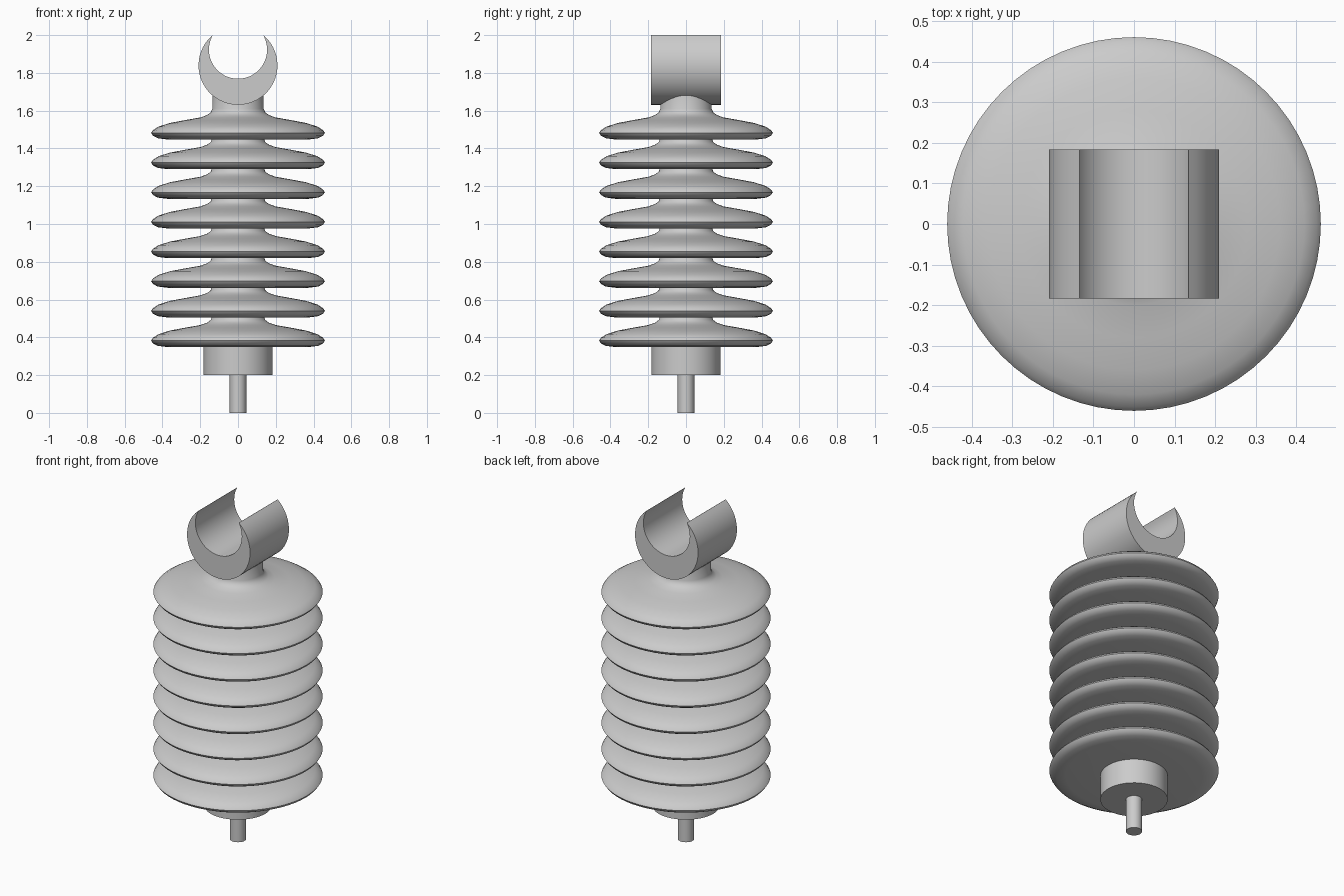
import bpy, bmesh, math

if "Cube" in bpy.data.objects:
    bpy.data.objects.remove(bpy.data.objects["Cube"])

def finish(name, bm, angle=40):
    bmesh.ops.recalc_face_normals(bm, faces=bm.faces)
    mesh = bpy.data.meshes.new(name)
    bm.to_mesh(mesh)
    bm.free()
    obj = bpy.data.objects.new(name, mesh)
    bpy.context.collection.objects.link(obj)
    bpy.ops.object.select_all(action='DESELECT')
    obj.select_set(True)
    bpy.context.view_layer.objects.active = obj
    bpy.ops.object.shade_smooth_by_angle(angle=math.radians(angle))
    return obj

def lathe(name, profile, steps=64):
    """Spin an (r, z) profile around the z axis."""
    bm = bmesh.new()
    verts = [bm.verts.new((r, 0, z)) for r, z in profile]
    edges = [bm.edges.new(pair) for pair in zip(verts, verts[1:])]
    bmesh.ops.spin(bm, geom=verts + edges, cent=(0, 0, 0), axis=(0, 0, 1),
                   angle=2 * math.pi, steps=steps, use_duplicate=False)
    bmesh.ops.remove_doubles(bm, verts=bm.verts, dist=1e-5)
    return finish(name, bm)

# ribbed insulator body: eight equal sheds and the neck
shed = [(0.14, 0.0), (0.37, 0.0), (0.425, 0.007), (0.45, 0.02), (0.46, 0.035),
        (0.45, 0.05), (0.42, 0.069), (0.36, 0.088), (0.28, 0.103),
        (0.20, 0.117), (0.165, 0.129), (0.145, 0.143)]
pitch, first = 0.157, 0.348
body = [(0, first)]
for i in range(8):
    body += [(r, first + i * pitch + z) for r, z in shed]
body += [(0.136, 1.61), (0.135, 1.715), (0, 1.715)]
lathe("insulator_body", body)

# base collar and mounting pin
lathe("base_collar", [(0, 0.2), (0.183, 0.2), (0.183, 0.36), (0, 0.36)], 48)
lathe("mounting_pin", [(0, 0), (0.044, 0), (0.044, 0.21), (0, 0.21)], 32)

# crescent cable cradle, cut off at the top where the two arcs meet
def arc(radius, centre_z, n=40):
    start = math.asin((2.0 - centre_z) / radius)
    sweep = math.pi + 2 * start
    return [(radius * math.cos(start - sweep * k / n),
             centre_z + radius * math.sin(start - sweep * k / n)) for k in range(n + 1)]

bm = bmesh.new()
outer, inner = arc(0.209, 1.84), arc(0.154, 1.923)
rings = [[[bm.verts.new((x, y, z)) for x, z in line] for line in (outer, inner)]
         for y in (-0.184, 0.184)]
(fo, fi), (bo, bi) = rings
for a, b in ((fo, bo), (fi, bi), (fo, fi), (bo, bi)):
    for k in range(len(a) - 1):
        bm.faces.new((a[k], a[k + 1], b[k + 1], b[k]))
for k in (0, -1):
    bm.faces.new((fo[k], fi[k], bi[k], bo[k]))
finish("cable_cradle", bm)
